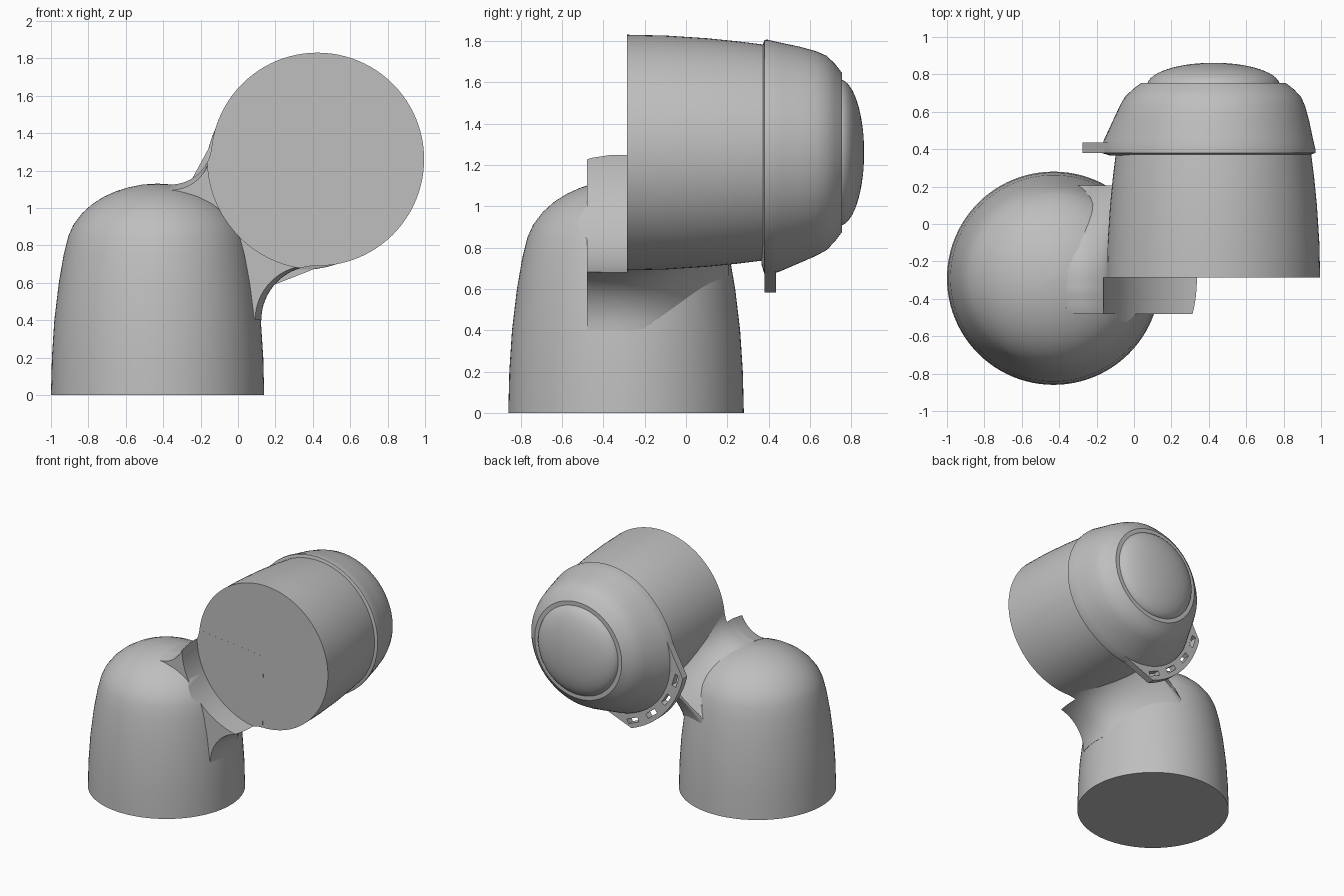
import bpy, bmesh
from math import sin, cos, pi, sqrt, radians
from mathutils import Matrix, Vector

if "Cube" in bpy.data.objects:
    bpy.data.objects.remove(bpy.data.objects["Cube"])

grey = bpy.data.materials.new("plain grey")
grey.use_nodes = True
GREY = (0.52, 0.52, 0.52, 1)
grey.diffuse_color = GREY
grey.node_tree.nodes["Principled BSDF"].inputs["Base Color"].default_value = GREY

BX, BY = -0.43, -0.29      # axis of the upright base
HX, HZ = 0.425, 1.26       # axis of the lying head
FRONT = -0.285             # front face of the head
SIDES = 96
TAB = radians(222)         # direction of the slotted tab

# Profiles as (height along axis, radius)
BASE = [(0, .57), (.2, .565), (.4, .552), (.6, .528), (.75, .502), (.85, .477), (.91, .45),
        (.97, .405), (1.02, .35), (1.06, .287), (1.09, .22), (1.11, .155), (1.125, .08), (1.13, 0)]
HEAD = [(FRONT, .57), (-.1, .566), (.1, .553), (.25, .538), (.37, .523), (.42, .515)]
CAP = [(.365, .50), (.38, .545), (.395, .546), (.45, .533), (.55, .512), (.63, .49),
       (.68, .468), (.72, .43), (.755, .385), (.755, .348)]


def interp(prof, h):
    for (a, ra), (b, rb) in zip(prof, prof[1:]):
        if a <= h <= b:
            return ra + (rb - ra) * (h - a) / (b - a)
    return prof[0][1] if h < prof[0][0] else prof[-1][1]


def finish(bm, name, angle=30):
    bmesh.ops.recalc_face_normals(bm, faces=bm.faces)
    me = bpy.data.meshes.new(name)
    bm.to_mesh(me)
    bm.free()
    me.materials.append(grey)
    ob = bpy.data.objects.new(name, me)
    bpy.context.collection.objects.link(ob)
    smooth(ob, angle)
    return ob


def select(ob):
    bpy.ops.object.select_all(action='DESELECT')
    ob.select_set(True)
    bpy.context.view_layer.objects.active = ob


def smooth(ob, angle=30):
    select(ob)
    bpy.ops.object.shade_smooth_by_angle(angle=radians(angle))


def loft(name, rings, angle=30):
    """Skin closed rings of equal length and cap both ends."""
    bm = bmesh.new()
    vs = [[bm.verts.new(p) for p in ring] for ring in rings]
    n = len(vs[0])
    for a, b in zip(vs, vs[1:]):
        for i in range(n):
            j = (i + 1) % n
            bm.faces.new((a[i], a[j], b[j], b[i]))
    bm.faces.new(vs[0])
    bm.faces.new(vs[-1])
    bmesh.ops.remove_doubles(bm, verts=bm.verts, dist=1e-5)
    return finish(bm, name, angle)


def turn_upright(name, prof):
    return loft(name, [[(BX + max(r, .001) * cos(a), BY + max(r, .001) * sin(a), h)
                        for a in (2 * pi * i / SIDES for i in range(SIDES))] for h, r in prof])


def turn_lying(name, prof, bulge=lambda a, y: 1):
    return loft(name, [[(HX + max(r, .001) * bulge(a, y) * cos(a), y, HZ + max(r, .001) * bulge(a, y) * sin(a))
                        for a in (2 * pi * i / SIDES for i in range(SIDES))] for y, r in prof])


def cut(ob, cutter):
    cutter.hide_render = True
    mod = ob.modifiers.new("cut", 'BOOLEAN')
    mod.object = cutter
    mod.solver = 'EXACT'
    select(ob)
    bpy.ops.object.modifier_apply(modifier=mod.name)
    smooth(ob)


# Upright base and lying head
base = turn_upright("base_body", BASE)
turn_lying("head_body", HEAD)


# Cap that swells toward the tab, and the rear dome
def swell(a, y):
    fade = min(1, max(0, (.755 - y) / .3)) ** 1.5
    return 1 + .16 * max(0, cos(a - TAB)) ** 2 * fade


turn_lying("head_cap", CAP, swell)
DOME_R = .355
turn_lying("rear_dome", [(.74 + .122 * sin(t), DOME_R * cos(t)) for t in
                         (pi / 2 * i / 14 for i in range(15))])


# Web blending base and head: filleted section that tapers to the back
def web_section(y):
    t = abs(y - BY)
    r = interp(HEAD, y)
    low_f, up_f, n = .29, .22, 16
    bx = BX + sqrt(max(0, .555 ** 2 - t * t))
    top = max(h for h in (i * .005 for i in range(227)) if interp(BASE, h) >= t)
    # lower fillet, from base side to head underside
    cx = bx + low_f
    cz = HZ - sqrt((r + low_f) ** 2 - (cx - HX) ** 2)
    end = (Vector((HX, HZ)) - Vector((cx, cz))).angle_signed(Vector((-1, 0)))
    end = abs(end)
    low = [Vector((cx + low_f * cos(pi - end * i / n), cz + low_f * sin(pi - end * i / n)))
           for i in range(n + 1)]
    # upper fillet, from head side to base top
    uz = top + up_f
    ux = HX - sqrt((r + up_f) ** 2 - (HZ - uz) ** 2)
    end = abs((Vector((HX, HZ)) - Vector((ux, uz))).angle_signed(Vector((0, -1))))
    up = [Vector((ux + up_f * cos(end * (1 - i / n) - pi / 2), uz + up_f * sin(end * (1 - i / n) - pi / 2)))
          for i in range(n + 1)]
    # buried corners
    pts = low + [Vector((HX, HZ))] + up + [Vector((BX + .05, min(top - .15, .6)))]
    # squeeze toward the axis of the neck
    s = sqrt(max(.002, 1 - (t / .5) ** 2)) if y > BY else 1
    mid, perp = Vector((.01, .9)), Vector((.58, -.815)).normalized()
    pts = [p + perp * (p - mid).dot(perp) * (s - 1) for p in pts]
    return [(p.x, y, p.y) for p in pts]


ys = [-.48 + .195 * i / 8 for i in range(8)] + [FRONT + .49 * sin(pi / 2 * i / 20) for i in range(21)]
web = loft("neck_web", [web_section(y) for y in ys], 40)

# Clear the space straight in front of the head
clearance = turn_lying("clearance_cutter", [(-1.2, .588), (FRONT - .0005, .588)])
for ob in (base, web):
    cut(ob, clearance)
bpy.data.objects.remove(clearance)

# Slotted tab on the cap rim
reach = [(.54, radians(152))] + [(.72, radians(193 + 57 * i / 16)) for i in range(17)] + [(.54, radians(291))]
tab = loft("cap_tab", [[(HX + r * cos(a), y, HZ + r * sin(a)) for r, a in reach] for y in (.38, .435)])
bm = bmesh.new()
for d in (-25, -8.5, 8.5, 25):
    a = TAB + radians(d)
    place = (Matrix.Translation((HX + .665 * cos(a), .41, HZ + .665 * sin(a)))
             @ Matrix.Rotation(-a, 4, 'Y') @ Matrix.Diagonal((.036, .3, .1, 1)))
    bmesh.ops.create_cube(bm, size=1, matrix=place)
slots = finish(bm, "slot_cutter")
cut(tab, slots)
bpy.data.objects.remove(slots)
